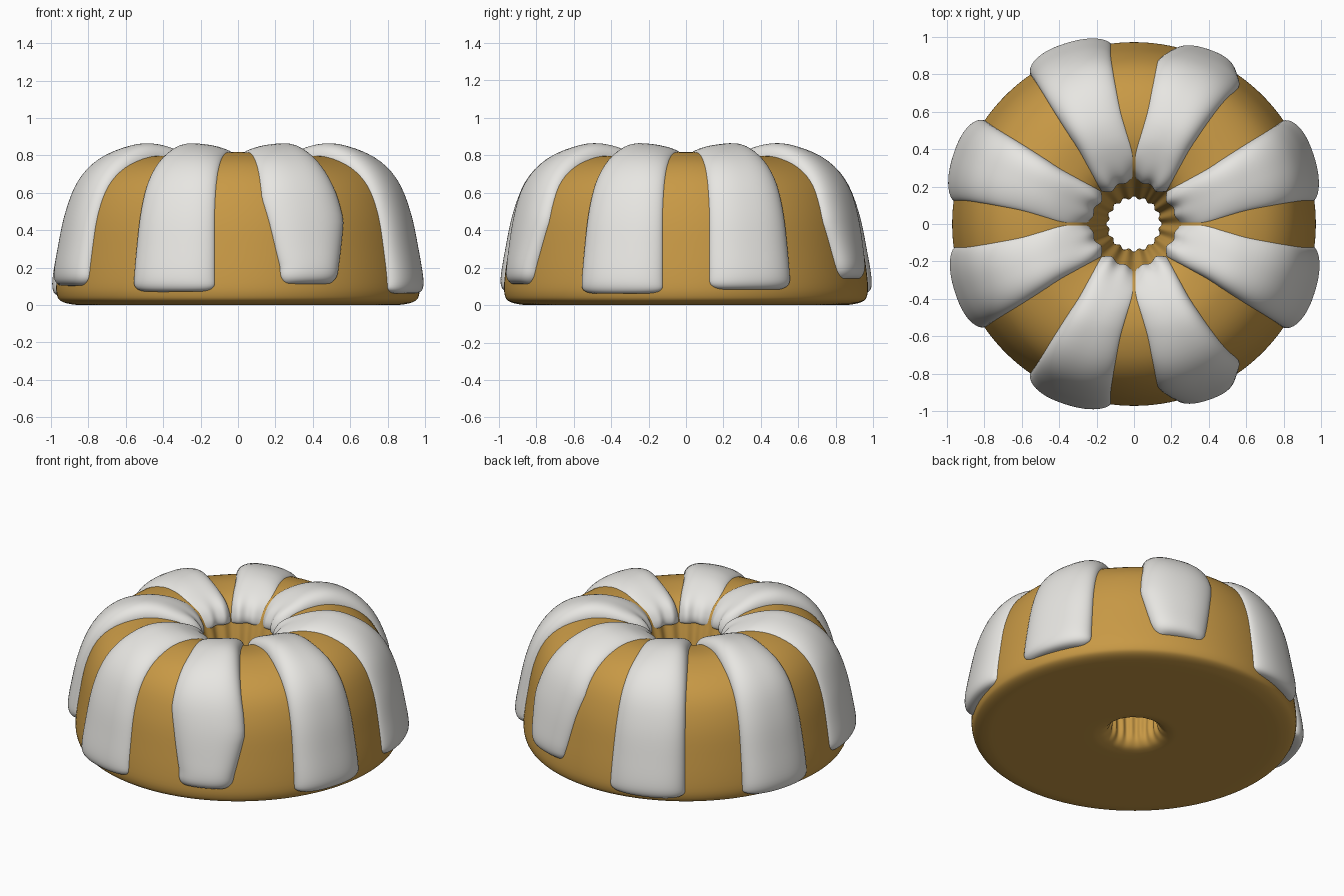
import bpy, bmesh
from math import sin, cos, pi, radians, hypot
from mathutils import Vector

cube = bpy.data.objects.get("Cube")
if cube:
    bpy.data.objects.remove(cube)


def material(name, rgb):
    m = bpy.data.materials.new(name)
    m.use_nodes = True
    m.diffuse_color = (*rgb, 1)
    m.node_tree.nodes["Principled BSDF"].inputs["Base Color"].default_value = (*rgb, 1)
    return m


sponge = material("golden sponge", (0.58, 0.32, 0.06))
sugar = material("white icing", (0.8, 0.79, 0.76))

# Crown section from hole to foot: radius, height, icing thickness,
# degrees from icing edge to the nearest axis and to the nearest diagonal
CROWN = [Vector(p) for p in (
    (.235, .645, .022, 0, 0), (.25, .695, .03, 0, .5), (.29, .745, .035, 0, 2.5),
    (.37, .785, .04, .3, 5.5), (.48, .805, .056, 4, 8), (.60, .797, .064, 6.5, 8.8),
    (.74, .742, .061, 7.4, 9.5), (.845, .64, .056, 7.7, 10), (.912, .48, .056, 7.7, 10.2),
    (.95, .28, .062, 7.4, 10.2), (.971, .12, .068, 7.2, 10.2), (.967, .05, .062, 7.2, 10.2))]
# Rest of the cake section: rounded foot, flat base and the hole wall
BASE = [Vector((r, z, 0, 0, 0)) for r, z in (
    (.945, .02), (.89, .004), (.82, 0), (.6, 0), (.3, 0), (.22, .004), (.17, .025),
    (.143, .08), (.146, .2), (.172, .38), (.21, .55))]


def smooth_path(pts, steps, closed=False):
    """Catmull-Rom samples through the points."""
    n, out = len(pts), []
    for i in range(n if closed else n - 1):
        if closed:
            a, b, c, d = (pts[(i + k) % n] for k in (-1, 0, 1, 2))
        else:
            a, b, c, d = (pts[min(max(i + k, 0), n - 1)] for k in (-1, 0, 1, 2))
        for j in range(steps):
            t = j / steps
            out.append(b + (c - a) * (t / 2) + (a * 2 - b * 5 + c * 4 - d) * (t * t / 2)
                       + (b * 3 - a - c * 3 + d) * (t ** 3 / 2))
    return out if closed else out + [pts[-1]]


def clamp(x):
    return min(max(x, 0), 1)


def place(r, z, angle):
    """Turn a section point about the axis, adding flutes and a lobed crown."""
    flute = .007 * clamp((.36 - r) / .12) * clamp(z / .1)
    lobe = .011 * clamp((z - .5) / .25) * clamp((r - .25) / .2)
    r += flute * cos(16 * angle)
    return (r * cos(angle), r * sin(angle), max(z + lobe * cos(4 * angle), 0))


def grid_object(name, rows, mat, wrap=False):
    bm = bmesh.new()
    grid = [[bm.verts.new(p) for p in row] for row in rows]
    n, m = len(grid), len(grid[0])
    for i in range(n if wrap else n - 1):
        for j in range(m if wrap else m - 1):
            k, l = (i + 1) % n, (j + 1) % m
            bm.faces.new((grid[i][j], grid[i][l], grid[k][l], grid[k][j]))
    bmesh.ops.recalc_face_normals(bm, faces=bm.faces)
    mesh = bpy.data.meshes.new(name)
    bm.to_mesh(mesh)
    bm.free()
    mesh.materials.append(mat)
    mesh.shade_smooth()
    obj = bpy.data.objects.new(name, mesh)
    bpy.context.collection.objects.link(obj)


# Ring cake
section = smooth_path(CROWN + BASE, 4, closed=True)
grid_object("ring_cake", [[place(p[0], p[1], 2 * pi * k / 160) for p in section]
                          for k in range(160)], sponge, wrap=True)

# Icing drips
crown = smooth_path(CROWN, 30)
ALONG, ACROSS = 64, 28


def icing_drip(name, axis, side, low, taper):
    """Pillow-shaped strip beside an axis; taper narrows its lower end."""
    last = max(i for i, p in enumerate(crown) if p[1] >= low or p[0] < .5)
    rows = []
    for i in range(ALONG + 1):
        s = sin(pi / 2 * (2 * i / ALONG - 1))
        f = (s + 1) / 2 * last
        k = min(int(f), last - 1)
        p = crown[k].lerp(crown[k + 1], f - k)
        tan = crown[k + 1] - crown[k]
        size = hypot(tan[0], tan[1])
        nr, nz = -tan[1] / size, tan[0] / size
        # Lower end of a tapered drip narrows below a slight outward bulge
        narrow = bulge = 0
        if p[0] > .5:
            narrow = taper * clamp((.57 - p[1]) / .37)
            bulge = taper * .6 * clamp(1 - abs(p[1] - .45) / .35)
        inner = p[3] + narrow + bulge * .15
        outer = 45 - p[4] - narrow * .35 + bulge
        mid, half = (inner + outer) / 2, (outer - inner) / 2
        half *= 1 - .26 * max(0, (s - .88) / .12) ** 3
        end = (1 - abs(s) ** 20) ** .5
        # The ridge leans towards the diagonal, most strongly on the crown
        lean = .18 + .22 * clamp((.85 - p[0]) / .25)
        row = []
        for j in range(ACROSS + 1):
            u = sin(pi / 2 * (2 * j / ACROSS - 1))
            pillow = max(0, 1 - abs(u) ** 2.8) ** .5 * (1 + lean * (u - .25))
            h = (p[2] + .01) * end * pillow - .01
            angle = radians(axis + side * (mid + half * u))
            row.append(place(p[0] + nr * h, p[1] + nz * h, angle))
        rows.append(row)
    # Face order is set by the turning direction so the icing faces outward
    grid_object(name, rows if side > 0 else [r[::-1] for r in rows], sugar)


DRIPS = (("right_front", -90, -1, .07, 0), ("left_front", -90, 1, .11, 6),
         ("left_side_front", 0, -1, .06, 0), ("left_side_back", 0, 1, .08, 0),
         ("left_back", 90, -1, .14, 6), ("right_back", 90, 1, .06, 0),
         ("right_side_back", 180, -1, .03, 0), ("right_side_front", 180, 1, .1, 0))
for label, axis, side, low, taper in DRIPS:
    icing_drip(label + "_icing", axis, side, low, taper)
